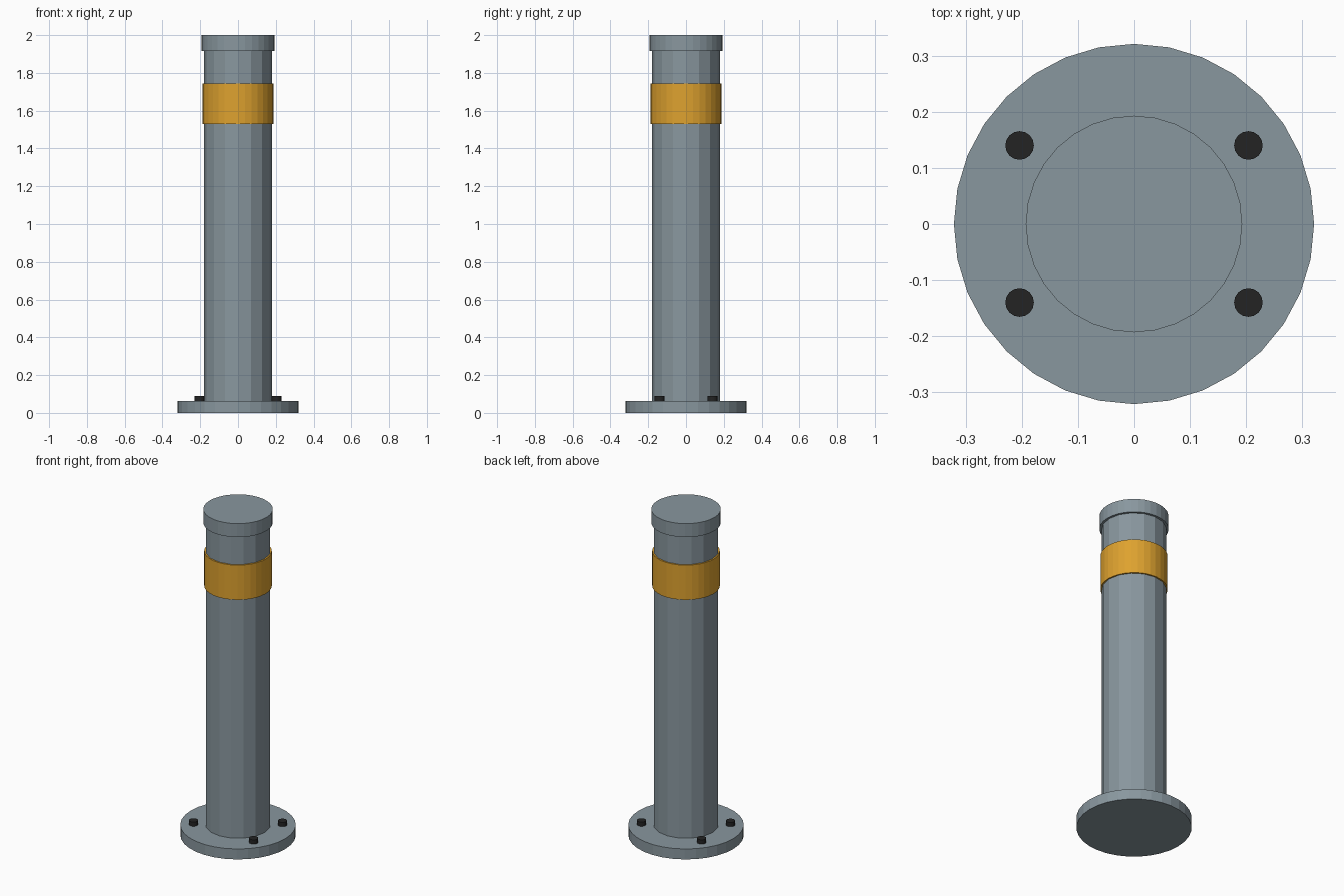
import bpy, math

if "Cube" in bpy.data.objects:
    bpy.data.objects.remove(bpy.data.objects["Cube"])


def material(name, rgb):
    m = bpy.data.materials.new(name)
    m.diffuse_color = (*rgb, 1)
    m.use_nodes = True
    m.node_tree.nodes["Principled BSDF"].inputs["Base Color"].default_value = m.diffuse_color
    return m


steel = material("grey steel", (0.25, 0.31, 0.345))
amber = material("amber band", (0.73, 0.36, 0.028))
dark = material("dark bolts", (0.017, 0.017, 0.017))


def cylinder(name, radius, z0, z1, mat, sides, x=0, y=0):
    # Blender's cylinder starts with a vertex on the +y axis
    bpy.ops.mesh.primitive_cylinder_add(vertices=sides, radius=radius, depth=z1 - z0,
                                        location=(x, y, (z0 + z1) / 2))
    ob = bpy.context.object
    ob.name = name
    ob.data.materials.append(mat)
    return ob


# Base flange, post and cap
cylinder("base_flange", 0.321, 0, 0.064, steel, 32)
cylinder("post", 0.181, 0.064, 1.92, steel, 16)
cylinder("cap", 0.193, 1.917, 2.0, steel, 32)

# Reflective band
cylinder("reflective_band", 0.188, 1.53, 1.743, amber, 32)

# Four anchor bolts
for sx in (-1, 1):
    for sy in (-1, 1):
        cylinder("anchor_bolt", 0.0255, 0.05, 0.09, dark, 16, sx * 0.204, sy * 0.14)
